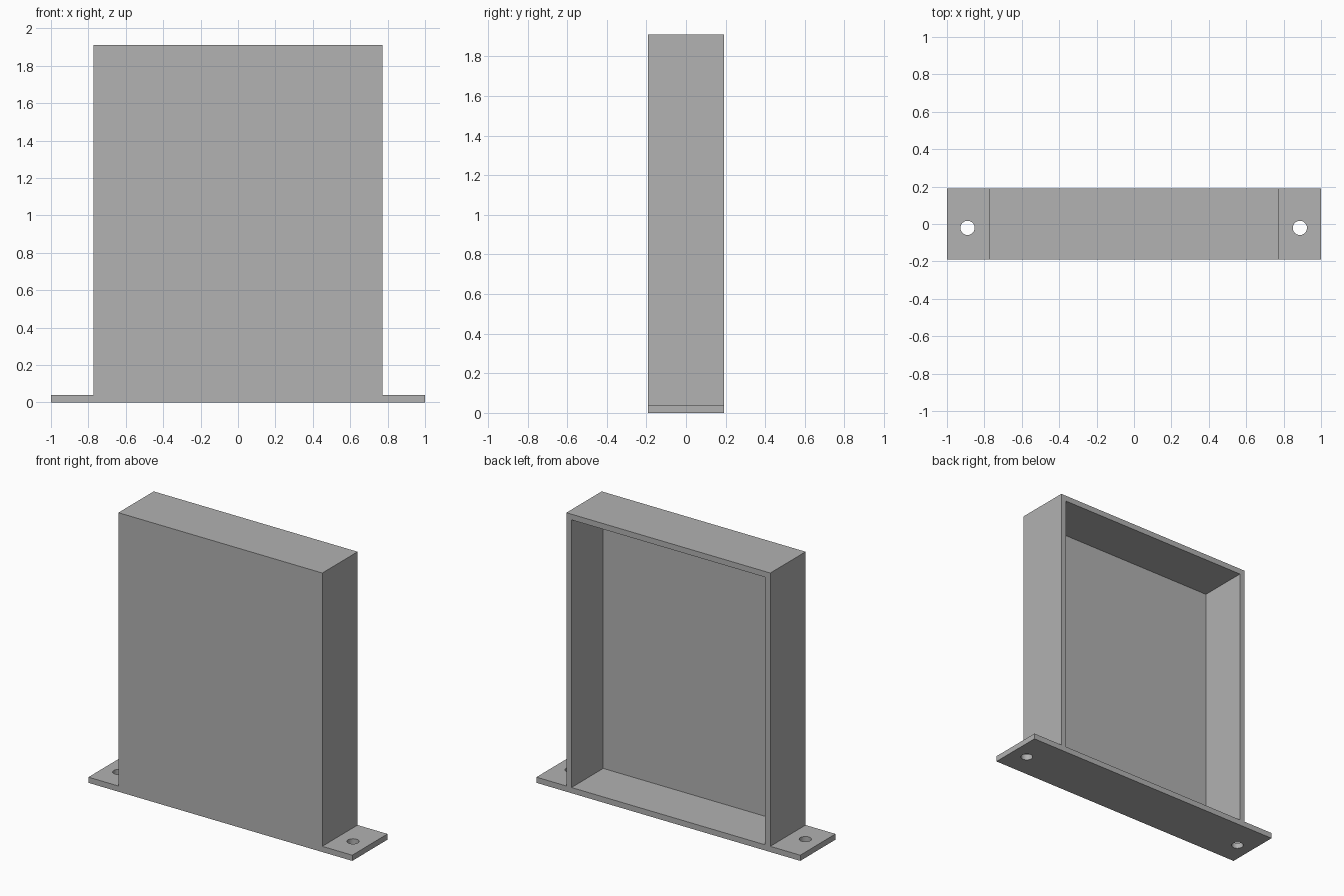
import bpy
import bmesh
from mathutils import Matrix, Vector

cube = bpy.data.objects.get("Cube")
if cube:
    bpy.data.objects.remove(cube, do_unlink=True)

HALF_DEPTH = 0.191
HALF_BODY = 0.773
HEIGHT = 1.912
WALL = 0.039

grey = bpy.data.materials.new("plain grey")
grey.use_nodes = True
grey.diffuse_color = (0.445, 0.445, 0.445, 1)
grey.node_tree.nodes["Principled BSDF"].inputs["Base Color"].default_value = grey.diffuse_color


def make_object(name, bm):
    bmesh.ops.recalc_face_normals(bm, faces=bm.faces)
    mesh = bpy.data.meshes.new(name)
    bm.to_mesh(mesh)
    bm.free()
    mesh.materials.append(grey)
    obj = bpy.data.objects.new(name, mesh)
    bpy.context.collection.objects.link(obj)
    return obj


def cut(target, cutter):
    cutter.hide_render = True
    mod = target.modifiers.new(cutter.name, 'BOOLEAN')
    mod.operation = 'DIFFERENCE'
    mod.solver = 'EXACT'
    mod.object = cutter
    bpy.context.view_layer.objects.active = target
    bpy.ops.object.modifier_apply(modifier=mod.name)
    bpy.data.objects.remove(cutter, do_unlink=True)


# Tall case with mounting flanges: mirrored outline, extruded in depth
half = [(1, 0), (1, WALL), (HALF_BODY, WALL), (HALF_BODY, HEIGHT)]
outline = half + [(-x, z) for x, z in reversed(half)]
bm = bmesh.new()
face = bm.faces.new([bm.verts.new((x, -HALF_DEPTH, z)) for x, z in outline])
ret = bmesh.ops.extrude_face_region(bm, geom=[face])
bmesh.ops.translate(bm, vec=(0, 2 * HALF_DEPTH, 0),
                    verts=[v for v in ret["geom"] if isinstance(v, bmesh.types.BMVert)])
case = make_object("open_back_case", bm)

# Cavity, open at the back
bm = bmesh.new()
size = Vector((2 * (HALF_BODY - WALL), 2 * HALF_DEPTH, HEIGHT - 2 * WALL))
bmesh.ops.create_cube(bm, size=1, matrix=Matrix.Translation((0, WALL, HEIGHT / 2))
                      @ Matrix.Diagonal(size.to_4d()))
cut(case, make_object("cavity_cutter", bm))

# Screw holes through the flanges
for x in (-0.89, 0.887):
    bm = bmesh.new()
    bmesh.ops.create_cone(bm, cap_ends=True, segments=32, radius1=0.038, radius2=0.038,
                          depth=0.3, matrix=Matrix.Translation((x, -0.021, 0)))
    cut(case, make_object("hole_cutter", bm))

# Smooth hole walls, sharp case edges
bpy.ops.object.select_all(action='DESELECT')
case.select_set(True)
bpy.context.view_layer.objects.active = case
bpy.ops.object.shade_smooth_by_angle()
